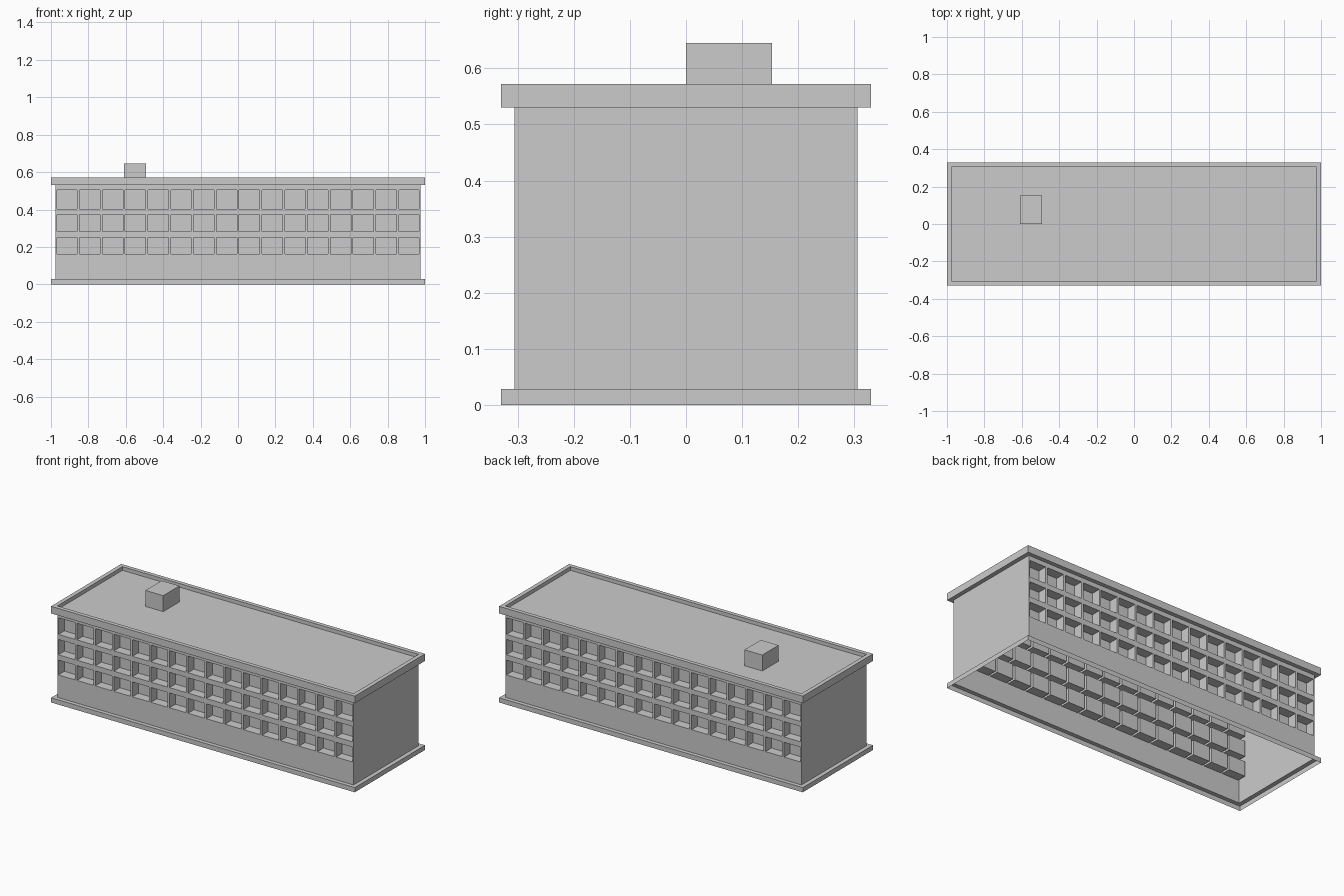
import bpy, bmesh

if "Cube" in bpy.data.objects:
    bpy.data.objects.remove(bpy.data.objects["Cube"])

WX, WY = 0.975, 0.306        # wall half sizes
OX, OY = 1.0, 0.33           # overhang half sizes
Z0, Z1 = 0.028, 0.53         # wall bottom and top
COLS, GAP, DEPTH = 16, 0.0065, 0.056
ROWS = [(0.163, 0.251), (0.283, 0.374), (0.404, 0.503)]


def finish(bm, name):
    bmesh.ops.remove_doubles(bm, verts=bm.verts, dist=1e-5)
    mesh = bpy.data.meshes.new(name)
    bm.to_mesh(mesh)
    bm.free()
    ob = bpy.data.objects.new(name, mesh)
    bpy.context.collection.objects.link(ob)
    return ob


def quad(bm, pts):
    bm.faces.new([bm.verts.new(p) for p in pts])


# Shell: open base skirt, end walls, roof edge with a sunken roof
bm = bmesh.new()
profile = [(OX, OY, 0), (OX, OY, Z0), (WX, WY, Z0), (WX, WY, Z1),
           (OX, OY, Z1), (OX, OY, 0.572), (WX, WY, 0.572), (WX, WY, 0.55)]
rings = [[bm.verts.new(p) for p in ((-x, -y, z), (x, -y, z), (x, y, z), (-x, y, z))]
         for x, y, z in profile]
for k, (a, b) in enumerate(zip(rings, rings[1:])):
    for i in range(4):
        if k == 2 and i in (0, 2):   # long walls are made as window walls
            continue
        j = (i + 1) % 4
        bm.faces.new((a[i], a[j], b[j], b[i]))
bm.faces.new(rings[-1])
finish(bm, "building_shell")


# Long walls with rows of sunken window bays; s = 1 front, s = -1 back
def window_wall(name, s):
    bm = bmesh.new()
    step = 2 * WX / COLS
    xs = [-WX]
    for c in range(COLS):
        left = -WX + c * step
        xs += [left + GAP, left + step - GAP]
    xs.append(WX)
    zs = [Z0] + [z for row in ROWS for z in row] + [Z1]

    def p(x, y, z):
        return (s * x, s * y, z)

    y0, y1 = -WY, -WY + DEPTH
    for i, (xa, xb) in enumerate(zip(xs, xs[1:])):
        for j, (za, zb) in enumerate(zip(zs, zs[1:])):
            cell = [(xa, za), (xb, za), (xb, zb), (xa, zb)]
            if i % 2 and j % 2:
                quad(bm, [p(x, y1, z) for x, z in cell])
                for (ax, az), (bx, bz) in zip(cell, cell[1:] + cell[:1]):
                    quad(bm, [p(ax, y0, az), p(bx, y0, bz),
                              p(bx, y1, bz), p(ax, y1, az)])
            else:
                quad(bm, [p(x, y0, z) for x, z in cell])
    finish(bm, name)


window_wall("front_window_wall", 1)
window_wall("back_window_wall", -1)

# Rooftop box
bpy.ops.mesh.primitive_cube_add(size=1, location=(-0.551, 0.0765, 0.5975))
box = bpy.context.object
box.name = "rooftop_box"
box.scale = (0.117, 0.153, 0.095)
